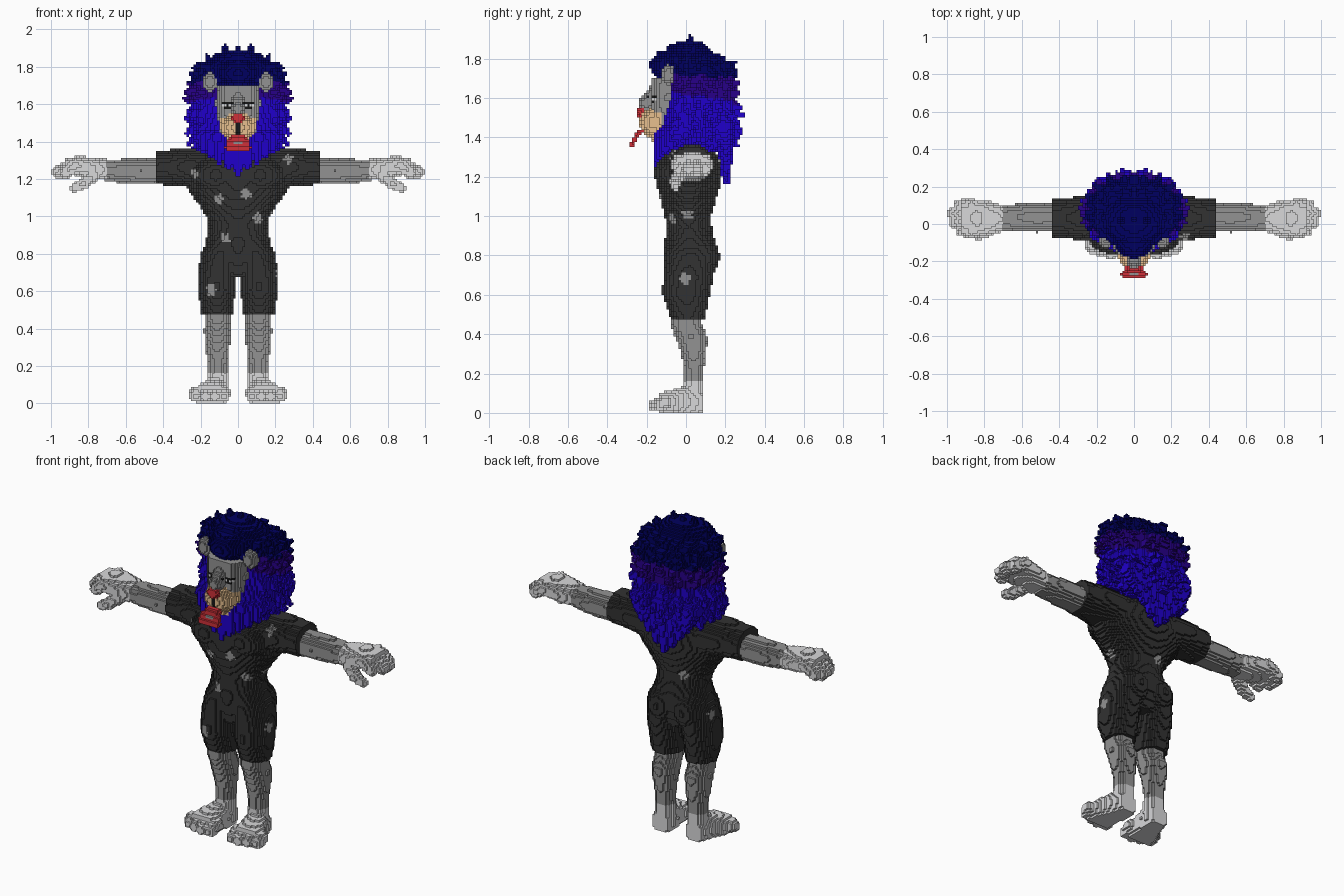
import bpy, math, random
from mathutils import Vector

random.seed(4)
if "Cube" in bpy.data.objects:
    bpy.data.objects.remove(bpy.data.objects["Cube"])

V = 0.0125      # block size
blocks = {}     # (i, j, k) -> [part name, colour name]

COLOURS = {
    "charcoal": (0.032, 0.032, 0.032), "mid_grey": (0.29, 0.29, 0.29),
    "light_grey": (0.69, 0.69, 0.70), "navy": (0.0, 0.0, 0.115),
    "purple": (0.02, 0.0, 0.25), "blue": (0.014, 0.0, 0.6),
    "red": (0.62, 0.03, 0.04), "tan": (0.85, 0.56, 0.29),
    "black": (0.008, 0.008, 0.008),
}


def cell(p):
    return tuple(math.floor(c / V) for c in p)


def fill(name, colour, lo, hi, inside, paired=False):
    """Fill the blocks of a shape, mirrored across x = 0."""
    a, b = cell(lo), cell(hi)
    for i in range(max(a[0], 0), b[0] + 1):
        for j in range(a[1], b[1] + 1):
            for k in range(max(a[2], 0), b[2] + 1):
                p = ((i + .5) * V, (j + .5) * V, (k + .5) * V)
                if inside(p):
                    c = colour(p) if callable(colour) else colour
                    blocks[i, j, k] = [("left_" if paired else "") + name, c]
                    blocks[-1 - i, j, k] = [("right_" if paired else "") + name, c]


def ball(name, colour, c, r, paired=False):
    fill(name, colour, [c[n] - r[n] for n in range(3)], [c[n] + r[n] for n in range(3)],
         lambda p: sum(((p[n] - c[n]) / r[n]) ** 2 for n in range(3)) <= 1, paired)


def tube(name, colour, a, b, ra, rb, paired=False):
    a, b = Vector(a), Vector(b)
    d = b - a
    r = max(ra, rb)

    def inside(p):
        p = Vector(p)
        t = min(1, max(0, (p - a).dot(d) / d.length_squared))
        return (p - a - d * t).length <= ra + (rb - ra) * t
    fill(name, colour, [min(a[n], b[n]) - r for n in range(3)],
         [max(a[n], b[n]) + r for n in range(3)], inside, paired)


def section(rows, t):
    for p, q in zip(rows, rows[1:]):
        if p[0] <= t <= q[0]:
            f = (t - p[0]) / (q[0] - p[0])
            return [u + (w - u) * f for u, w in zip(p[1:], q[1:])]


def loft(name, colour, axis, rows, paired=False, power=2):
    """Elliptical sections (position, centre u, v, radius u, v) along an axis."""
    u, v = [n for n in range(3) if n != axis]
    lo, hi = [0] * 3, [0] * 3
    lo[axis], hi[axis] = rows[0][0], rows[-1][0]
    for n, c in ((u, 1), (v, 2)):
        lo[n] = min(r[c] - r[c + 2] for r in rows)
        hi[n] = max(r[c] + r[c + 2] for r in rows)

    def inside(p):
        s = section(rows, p[axis])
        return s and (abs(p[u] - s[0]) / s[2]) ** power + (abs(p[v] - s[1]) / s[3]) ** power <= 1
    fill(name, colour, lo, hi, inside, paired)


def march(start, step):
    """First filled block met from outside."""
    k = list(cell(start))
    for _ in range(60):
        if tuple(k) in blocks:
            return tuple(k)
        k = [c + s for c, s in zip(k, step)]


def paint(colour, x0, x1, z0, z1):
    """Recolour the foremost blocks in a mirrored front rectangle."""
    for i in range(round(x0 / V), round(x1 / V)):
        for k in range(round(z0 / V), round(z1 / V)):
            for s in (i, -1 - i):
                hit = march(((s + .5) * V, -.4, (k + .5) * V), (0, 1, 0))
                if hit:
                    blocks[hit][1] = colour


# Legs and feet
loft("lower_leg", "mid_grey", 2, [
    (.15, .107, .04, .052, .048), (.22, .107, .042, .055, .05), (.30, .11, .038, .066, .062),
    (.38, .11, .03, .072, .082), (.45, .11, 0, .07, .08), (.49, .11, 0, .07, .08)], True)
loft("foot", "light_grey", 2, [
    (0, .11, .037, .053, .053), (.08, .108, .037, .055, .055), (.165, .107, .04, .052, .052)], True)
loft("foot", "light_grey", 1, [
    (-.14, .15, .045, .092, .055), (-.07, .143, .052, .085, .062),
    (0, .122, .06, .066, .08), (.09, .11, .05, .048, .058)], True, 2.6)
for n, end in enumerate((-.155, -.158, -.148, -.13)):
    x = .076 + .05 * n
    tube("foot", "light_grey", (x, -.11, .055), (x, end, .038), .038, .032, True)

# Body suit
loft("suit", "charcoal", 2, [
    (.48, .112, .01, .083, .09), (.6, .115, 0, .1, .12), (.7, .112, .012, .101, .13),
    (.8, .1, .02, .098, .13), (.92, .07, .02, .08, .1)])
loft("suit", "charcoal", 2, [
    (.68, 0, .02, .1, .1), (.78, 0, .02, .185, .125), (.86, 0, .02, .175, .13),
    (.95, 0, .015, .155, .115), (1, 0, .01, .17, .118), (1.07, 0, .01, .215, .138),
    (1.13, 0, .012, .262, .155), (1.2, 0, .015, .29, .165), (1.28, 0, .01, .27, .16),
    (1.34, 0, .02, .2, .12), (1.37, 0, .02, .1, .08)])
ball("suit", "charcoal", (.12, -.06, 1.22), (.13, .1, .1))
ball("suit", "charcoal", (.085, .07, .79), (.1, .1, .11))
loft("suit", "charcoal", 0, [
    (.15, .03, 1.24, .12, .12), (.27, .03, 1.26, .12, .105),
    (.36, .033, 1.262, .108, .095), (.4375, .032, 1.26, .103, .09)])

# Worn holes in the suit
holes = [((x, -.4, z), (0, 1, 0)) for x, z in (
    (-.23, 1.23), (.27, 1.3), (-.11, 1.09), (.04, 1.12), (.1, .99), (-.065, .88), (-.14, .61))]
holes += [((x, .4, z), (0, -1, 0)) for x, z in ((.01, 1.25), (-.075, 1.01))]
holes += [((.4, .01, 1), (-1, 0, 0)), ((.4, -.01, .68), (-1, 0, 0)), ((-.4, .04, .77), (1, 0, 0))]
for start, step in holes:
    hit = march(start, step)
    for key, b in blocks.items():
        if b[0] == "suit" and math.dist(key, hit) < random.uniform(1.6, 2.8):
            b[1] = "mid_grey"

# Arms and hands
loft("forearm", "mid_grey", 0, [
    (.4375, .034, 1.24, .075, .07), (.52, .036, 1.242, .08, .07),
    (.6, .035, 1.242, .076, .066), (.7125, .03, 1.245, .064, .056)], True)
loft("hand", "light_grey", 0, [
    (.7, .03, 1.25, .07, .056), (.77, .03, 1.256, .09, .058),
    (.84, .03, 1.268, .1, .055), (.92, .033, 1.27, .09, .042)], True, 2.2)
for y, end in ((-.035, .92), (.01, .955), (.056, .965), (.098, .935)):
    tube("hand", "light_grey", (.87, y, 1.275), (end, y, 1.235), .038, .033, True)
tube("hand", "light_grey", (.77, -.03, 1.22), (.825, -.055, 1.175), .035, .03, True)
tube("hand", "light_grey", (.825, -.055, 1.175), (.875, -.055, 1.15), .03, .024, True)


# Mane: core, fringe, hanging locks and radiating tufts
def mane_colour(p):
    z = p[2] + .014 * math.sin(55 * p[0]) * math.cos(40 * p[1])
    if z > 1.715 - .08 * p[1]:
        return "navy"
    return "purple" if z > 1.615 - .15 * p[1] else "blue"


MANE = [(1.33, 0, .045, .175, .175), (1.42, 0, .05, .228, .195), (1.55, 0, .07, .245, .18),
        (1.68, 0, .08, .252, .165), (1.74, 0, .07, .242, .16), (1.8, 0, .02, .2, .15),
        (1.86, 0, .01, .13, .105), (1.89, 0, .025, .06, .05)]
loft("mane", mane_colour, 2, MANE, power=2.2)
ball("mane", "navy", (0, -.055, 1.765), (.12, .13, .085))
for x, tip in ((0, 1.21), (.05, 1.24), (.1, 1.275), (.145, 1.31), (.185, 1.35)):
    y = -.15 + max(0, x - .06) * .5
    tube("mane", "blue", (x, y + .035, 1.42), (x, y, tip + .02), .05, .018)
for x, tip in ((0, 1.18), (.06, 1.22), (.12, 1.28), (.17, 1.33)):
    tube("mane", "blue", (x, .19, 1.45), (x * .85, .205, tip), .06, .02)
for y in (-.02, .05, .12):
    tube("mane", "blue", (.19, y, 1.43), (.19, y, 1.34), .045, .012)
for row in range(10):
    z = 1.4 + row * .043
    for n in range(8):
        a = math.radians(-40 + 18 * n + 9 * (row % 2) + random.uniform(-4, 4))
        _, cy, rx, ry = section(MANE, z)
        c, s = math.cos(a), math.sin(a)
        if c < -.05:
            continue
        out = random.uniform(.015, .045) if z < 1.74 else random.uniform(0, .03)
        drop = random.uniform(-.06, -.01) if z < 1.6 else random.uniform(0, .04)
        tube("mane", mane_colour, (rx * c * .88, cy + ry * s * .88, z),
             (rx * c + out * c, cy + (ry + out) * s, z + drop), .04, .012)
for x, y, z in ((0, .03, 1.90), (.07, .02, 1.91), (.12, 0, 1.865), (.165, .04, 1.86),
                (.05, .1, 1.86), (.05, -.08, 1.86), (.12, .14, 1.82), (.215, .04, 1.81),
                (.11, -.09, 1.825), (0, -.14, 1.83), (0, .17, 1.81)):
    tube("mane", "navy", (x * .85, y * .8, z - .08), (x, y, z), .046, .011)


# Head
def face_colour(p):
    return "tan" if p[2] < 1.53 and p[1] < -.13 else "mid_grey"


loft("face", face_colour, 2, [
    (1.38, 0, -.1, .07, .07), (1.45, 0, -.1, .095, .08), (1.52, 0, -.09, .108, .09),
    (1.6, 0, -.08, .122, .1), (1.7, 0, -.09, .11, .09)], power=2.6)
ball("muzzle", "tan", (0, -.165, 1.475), (.088, .072, .08))
tube("muzzle", "mid_grey", (0, -.14, 1.64), (0, -.2, 1.575), .044, .038)
ball("nose", "red", (0, -.232, 1.527), (.038, .024, .025))
ball("ear", "mid_grey", (.15, -.09, 1.718), (.042, .034, .052), True)

# Eyes, brows, lip line
paint("black", .025, .0875, 1.6, 1.6125)
paint("light_grey", .0375, .0875, 1.5875, 1.6)
paint("black", .05, .0625, 1.5875, 1.6)
paint("black", .0375, .075, 1.575, 1.5875)
paint("black", 0, .0125, 1.4375, 1.5)

# Hanging tongue with a shiny spot
loft("tongue", "red", 2, [
    (1.345, 0, -.278, .062, .013), (1.37, 0, -.272, .07, .013),
    (1.41, 0, -.25, .055, .015), (1.44, 0, -.225, .035, .018)], power=4)
paint("mid_grey", 0, .025, 1.3875, 1.4)

# Materials
materials = {}
for name, rgb in COLOURS.items():
    m = bpy.data.materials.new(name)
    m.use_nodes = True
    m.diffuse_color = (*rgb, 1)
    m.node_tree.nodes["Principled BSDF"].inputs["Base Color"].default_value = (*rgb, 1)
    materials[name] = m

# One mesh per part, made of the exposed block sides
for part in sorted({b[0] for b in blocks.values()}):
    verts, faces, tints = {}, [], []
    for key, (name, tint) in blocks.items():
        if name != part:
            continue
        for axis in range(3):
            u, v = (axis + 1) % 3, (axis + 2) % 3
            for side in (0, 1):
                near = list(key)
                near[axis] += 2 * side - 1
                if tuple(near) in blocks:
                    continue
                quad = []
                for du, dv in ((0, 0), (1, 0), (1, 1), (0, 1)):
                    c = list(key)
                    c[axis], c[u], c[v] = c[axis] + side, c[u] + du, c[v] + dv
                    quad.append(verts.setdefault(tuple(c), len(verts)))
                faces.append(quad if side else quad[::-1])
                tints.append(tint)
    mesh = bpy.data.meshes.new(part)
    mesh.from_pydata([[c * V for c in p] for p in verts], [], faces)
    used = sorted(set(tints))
    for tint in used:
        mesh.materials.append(materials[tint])
    mesh.polygons.foreach_set("material_index", [used.index(t) for t in tints])
    bpy.context.collection.objects.link(bpy.data.objects.new(part, mesh))
